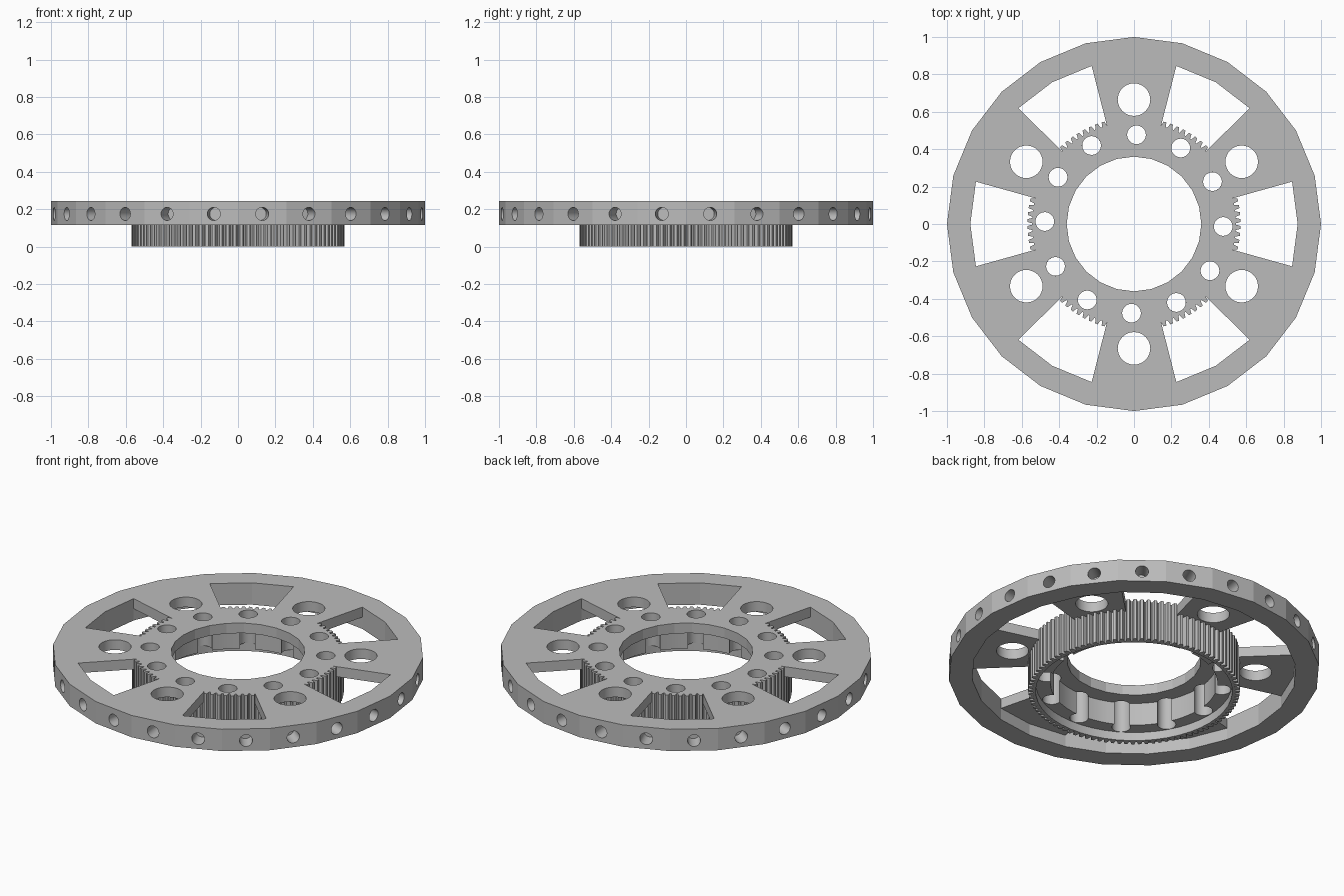
import bpy, bmesh
from math import radians, cos, sin, pi
from mathutils import Vector

if "Cube" in bpy.data.objects:
    bpy.data.objects.remove(bpy.data.objects["Cube"], do_unlink=True)

TOP, WEB, RIM, LEDGE = 0.245, 0.185, 0.115, 0.05   # main heights
INNER = 0.875                                      # inner radius of the rim
TEETH = 96
PITCH = 2 * pi / TEETH

grey = bpy.data.materials.new("plain grey")
grey.use_nodes = True
colour = (0.5, 0.5, 0.5, 1)
grey.diffuse_color = colour
grey.node_tree.nodes["Principled BSDF"].inputs["Base Color"].default_value = colour


def polar(r, a):
    return r * cos(a), r * sin(a)


def circle(r, n, centre=(0, 0)):
    return [(centre[0] + r * cos(2 * pi * i / n), centre[1] + r * sin(2 * pi * i / n))
            for i in range(n)]


def tooth(start):
    """Four points of one gear tooth beginning at an angle."""
    return [polar(r, start + f * PITCH)
            for r, f in ((0.545, 0.1), (0.57, 0.3), (0.57, 0.7), (0.545, 0.9))]


def finish(bm, name):
    """Turn a bmesh into a shaded object."""
    bmesh.ops.remove_doubles(bm, verts=bm.verts, dist=1e-5)
    bmesh.ops.recalc_face_normals(bm, faces=bm.faces)
    mesh = bpy.data.meshes.new(name)
    bm.to_mesh(mesh)
    bm.free()
    mesh.materials.append(grey)
    obj = bpy.data.objects.new(name, mesh)
    bpy.context.collection.objects.link(obj)
    bpy.ops.object.select_all(action="DESELECT")
    obj.select_set(True)
    bpy.context.view_layer.objects.active = obj
    bpy.ops.object.shade_smooth_by_angle(angle=radians(13))
    return obj


def plate(name, outlines, z0, z1, keep_top):
    """Extrude a flat shape; outlines after the first are holes."""
    curve = bpy.data.curves.new(name, "CURVE")
    curve.dimensions = "2D"
    curve.fill_mode = "BOTH"
    curve.extrude = (z1 - z0) / 2
    for outline in outlines:
        spline = curve.splines.new("POLY")
        spline.points.add(len(outline) - 1)
        for point, (x, y) in zip(spline.points, outline):
            point.co = (x, y, 0, 1)
        spline.use_cyclic_u = True
    helper = bpy.data.objects.new(name + "_curve", curve)
    bpy.context.collection.objects.link(helper)
    bpy.context.view_layer.update()
    mesh = helper.evaluated_get(bpy.context.evaluated_depsgraph_get()).to_mesh()
    bm = bmesh.new()
    bm.from_mesh(mesh)
    bpy.data.objects.remove(helper, do_unlink=True)
    bmesh.ops.translate(bm, verts=bm.verts, vec=(0, 0, (z0 + z1) / 2))
    obj = finish(bm, name)
    if not keep_top:
        # The top is covered by the part above it
        bm = bmesh.new()
        bm.from_mesh(obj.data)
        covered = [f for f in bm.faces if all(v.co.z > z1 - 1e-4 for v in f.verts)]
        bmesh.ops.delete(bm, geom=covered, context="FACES")
        bm.to_mesh(obj.data)
        bm.free()


# Thin web: toothed edge inside each window, then an arm reaching the rim
web = []
for k in range(6):
    c = k * pi / 3
    for i in range(8):
        web += tooth(c - pi / 12 + i * PITCH)
    web += [polar(INNER, c + j * pi / 12) for j in (1, 2, 3)]
hub_angles = [radians(-1.6) + k * pi / 6 for k in range(12)]
arm_holes = [circle(0.087, 32, polar(0.665, pi / 6 + k * pi / 3)) for k in range(6)]
hub_holes = [circle(0.05, 32, polar(0.477, a)) for a in hub_angles]
plate("web_with_arms", [web, circle(0.36, 24)] + arm_holes + hub_holes, WEB, TOP, True)

# Gear ring whose bore is scalloped by the hub holes
gear = [p for i in range(TEETH) for p in tooth(i * PITCH)]
bore = []
for a in hub_angles:
    cx, cy = polar(0.477, a)
    for i in range(23):
        x, y = polar(0.05, a + radians(-125 + 250 * i / 22))
        bore.append((cx + x, cy + y))
    bore += [polar(0.45, a + radians(d)) for d in (10, 15, 20)]
plate("gear_ring", [gear, bore], LEDGE, WEB, False)
plate("gear_lip", [gear, circle(0.53, 48)], 0, LEDGE, False)

# Faceted rim with a blind hole in the middle of every facet
bm = bmesh.new()
STEP = pi / 12
for k in range(24):
    a, b = k * STEP, (k + 1) * STEP
    mid = a + STEP / 2
    out = Vector((cos(mid), sin(mid), 0))
    side = Vector((-sin(mid), cos(mid), 0))
    up = Vector((0, 0, 1))
    centre = out * cos(STEP / 2) + up * 0.175

    def corner(r, angle, z):
        return bm.verts.new((*polar(r, angle), z))

    # Inner wall, top and bottom
    for (r0, z0), (r1, z1) in (((INNER, RIM), (INNER, TOP)), ((INNER, TOP), (1, TOP)),
                               ((1, RIM), (INNER, RIM))):
        bm.faces.new((corner(r0, a, z0), corner(r0, b, z0), corner(r1, b, z1), corner(r1, a, z1)))

    # Outer facet around the hole, the hole wall and its floor
    N = 32
    angles = [pi / 4 + 2 * pi * i / N for i in range(N)]
    mouth = [bm.verts.new(centre + 0.035 * (side * cos(t) + up * sin(t))) for t in angles]
    floor = [bm.verts.new(v.co - out * 0.1) for v in mouth]
    corners = [corner(1, b, TOP), corner(1, a, TOP), corner(1, a, RIM), corner(1, b, RIM)]
    for q in range(4):
        arc = [mouth[(q * N // 4 + i) % N] for i in range(N // 4 + 1)]
        bm.faces.new([corners[q], corners[(q + 1) % 4]] + arc[::-1])
    for i in range(N):
        j = (i + 1) % N
        bm.faces.new((mouth[i], mouth[j], floor[j], floor[i]))
    bm.faces.new(floor)
finish(bm, "rim")
